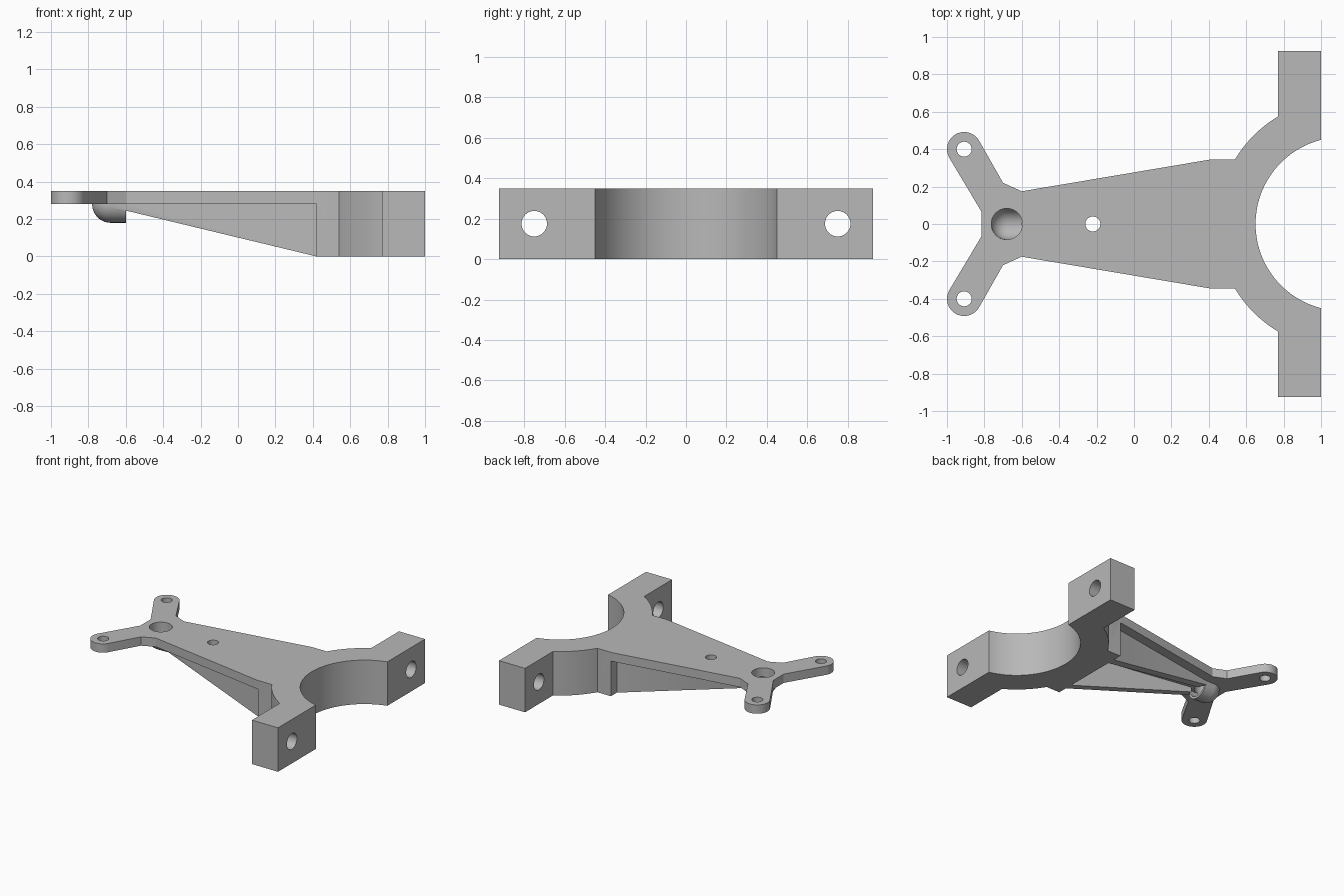
import bpy, bmesh
from math import sin, cos, pi, radians, atan2
from mathutils import Vector, Matrix

cube = bpy.data.objects.get("Cube")
if cube:
    bpy.data.objects.remove(cube, do_unlink=True)

TOP, PLATE_Z = 0.35, 0.28      # top face and underside of the thin plate
BLOCK_X = 0.42                 # where the thick clamp block begins

grey = bpy.data.materials.new("plain grey")
grey.use_nodes = True
grey.diffuse_color = (0.48, 0.48, 0.48, 1)
grey.node_tree.nodes["Principled BSDF"].inputs["Base Color"].default_value = grey.diffuse_color


def finish(name, bm):
    bmesh.ops.recalc_face_normals(bm, faces=bm.faces)
    mesh = bpy.data.meshes.new(name)
    bm.to_mesh(mesh)
    bm.free()
    mesh.materials.append(grey)
    obj = bpy.data.objects.new(name, mesh)
    bpy.context.collection.objects.link(obj)
    return obj


def prism(name, points, offset):
    """Extrude a closed outline along a vector."""
    bm = bmesh.new()
    face = bm.faces.new([bm.verts.new(p) for p in points])
    new = bmesh.ops.extrude_face_region(bm, geom=[face])["geom"]
    bmesh.ops.translate(bm, vec=offset, verts=[v for v in new if isinstance(v, bmesh.types.BMVert)])
    return finish(name, bm)


def cylinder(name, centre, radius, depth, axis="Z"):
    bm = bmesh.new()
    turn = Matrix.Rotation(pi / 2, 4, "Y") if axis == "X" else Matrix()
    bmesh.ops.create_cone(bm, cap_ends=True, segments=48, radius1=radius, radius2=radius,
                          depth=depth, matrix=Matrix.Translation(centre) @ turn)
    return finish(name, bm)


def half_capsule(name, radius, end_x, top):
    """Lower half of a round-nosed channel running toward +x."""
    bm = bmesh.new()
    n = 16
    stations = [(CUP_X - radius * cos(pi / 2 * i / n), radius * sin(pi / 2 * i / n))
                for i in range(n + 1)] + [(end_x, radius)]
    for x, r in stations:
        for j in range(2 * n + 1):
            a = pi * j / (2 * n)
            bm.verts.new((x, r * cos(a), PLATE_Z - r * sin(a)))
        if top > PLATE_Z:
            for s in (-1, 1):
                bm.verts.new((x, s * r, top))
    bmesh.ops.remove_doubles(bm, verts=bm.verts, dist=1e-5)
    bmesh.ops.convex_hull(bm, input=bm.verts)
    bmesh.ops.dissolve_limit(bm, angle_limit=0.01, verts=bm.verts, edges=bm.edges)
    return finish(name, bm)


def combine(target, tool, operation):
    mod = target.modifiers.new(operation, "BOOLEAN")
    mod.operation, mod.solver, mod.object = operation, "EXACT", tool
    bpy.context.view_layer.objects.active = target
    bpy.ops.object.modifier_apply(modifier=mod.name)
    bpy.data.objects.remove(tool, do_unlink=True)


def arc(cx, cy, r, a0, a1, n):
    return [(cx + r * cos(a0 + (a1 - a0) * i / n), cy + r * sin(a0 + (a1 - a0) * i / n))
            for i in range(n + 1)]


# Outline of the +y half, from the arm crotch round to the clamp bore
CX, INNER, OUTER = 1.114, 0.464, 0.67
EAR = (-0.908, 0.4)
half = [(-0.815, 0.065)]
half += arc(*EAR, 0.092, radians(210), radians(30), 20)
half += [(-0.7, 0.22), (-0.6, 0.175), (0.41, 0.345)]
half += arc(CX, 0, OUTER, atan2(0.345, 0.54 - CX), atan2(0.575, 0.77 - CX), 12)
half += [(0.77, 0.925), (1.0, 0.925)]
half += arc(CX, 0, INNER, atan2(0.45, 1.0 - CX), pi, 24)
outline = half + [(x, -y) for x, y in reversed(half[:-1])]
bracket = prism("mounting_bracket", [(x, y, 0) for x, y in outline], Vector((0, 0, TOP)))

# Thin the arm down to a plate
w = 0.7
relief = prism("relief_cutter", [(-1.2, -w, -0.2), (BLOCK_X, -w, -0.2), (BLOCK_X, w, -0.2), (-1.2, w, -0.2)],
               Vector((0, 0, PLATE_Z + 0.2)))
combine(bracket, relief, "DIFFERENCE")

# Tapered ribs set in from the plate edges
rib_profile = [(-0.64, 0.3), (-0.64, 0.255), (BLOCK_X, 0), (0.46, 0.05), (0.46, 0.3)]
for s in (-1, 1):
    pts = [(x, s * (0.27 + (x - BLOCK_X) * 0.167), z) for x, z in rib_profile]
    combine(bracket, prism("rib", pts, Vector((0, -s * 0.06, 0))), "UNION")

# Cable cup under the plate, opening toward the clamp
CUP_X, BORE = -0.68, 0.083
combine(bracket, half_capsule("cable_cup", 0.1, -0.6, 0.3), "UNION")
combine(bracket, half_capsule("cup_cutter", BORE, -0.58, PLATE_Z), "DIFFERENCE")
combine(bracket, cylinder("cup_hole", (CUP_X, 0, 0.375), BORE, 0.2), "DIFFERENCE")

# Screw holes through the plate, ears and flanges
for x, y in ((-0.22, 0), EAR, (EAR[0], -EAR[1])):
    combine(bracket, cylinder("screw_hole", (x, y, 0.3), 0.04, 0.3), "DIFFERENCE")
for s in (-1, 1):
    combine(bracket, cylinder("bolt_hole", (0.88, s * 0.75, 0.175), 0.063, 0.5, "X"), "DIFFERENCE")

bpy.ops.object.select_all(action="DESELECT")
bracket.select_set(True)
bpy.context.view_layer.objects.active = bracket
bpy.ops.object.shade_smooth_by_angle(angle=radians(30))
